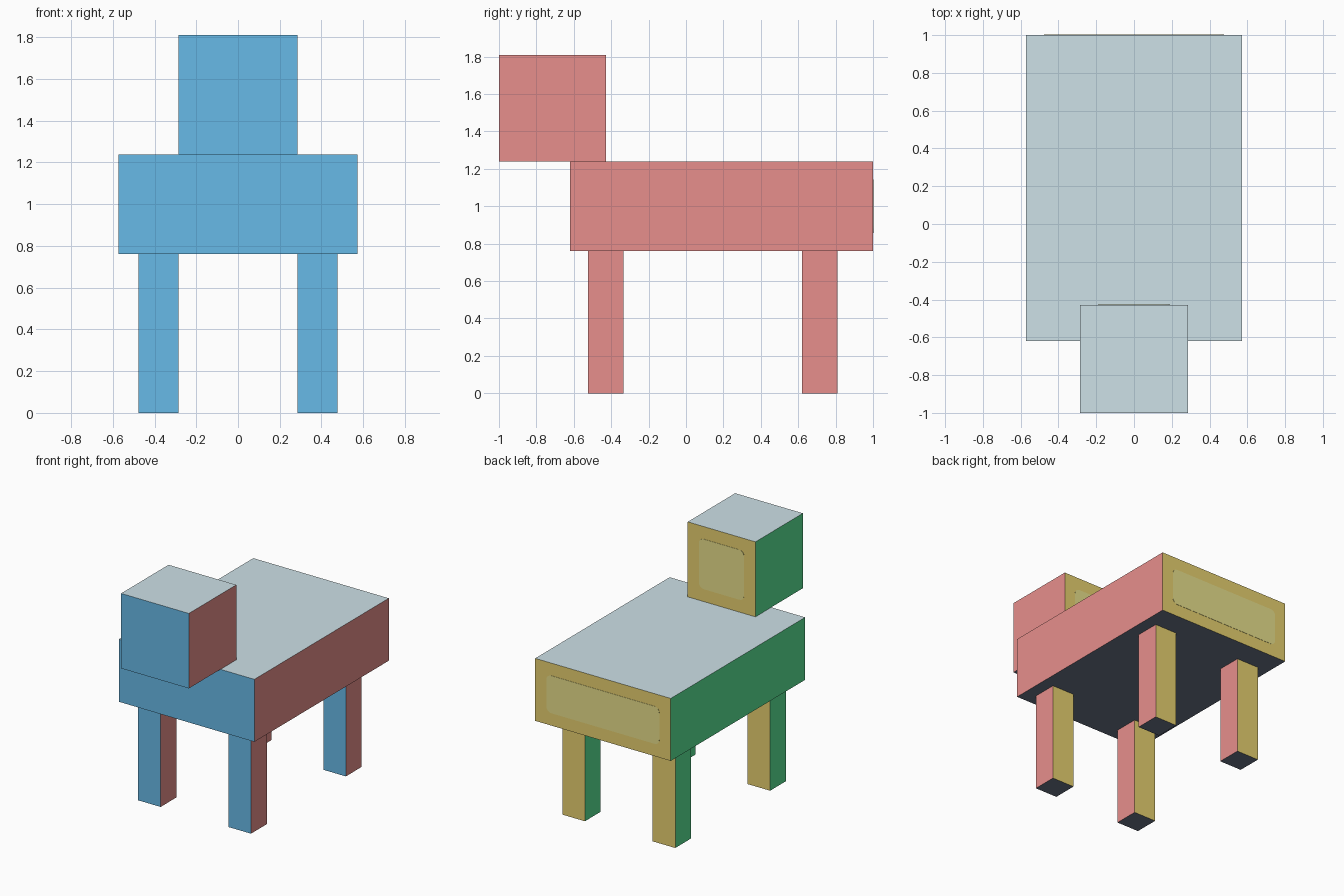
import bpy
import bmesh
from mathutils import Vector

if "Cube" in bpy.data.objects:
    bpy.data.objects.remove(bpy.data.objects["Cube"], do_unlink=True)

U = 2 / 21  # one block unit; the model is 21 units long


def material(name, rgb):
    """Flat material from 8-bit sRGB values."""
    linear = [((c / 255 + 0.055) / 1.055) ** 2.4 for c in rgb]
    mat = bpy.data.materials.new(name)
    mat.diffuse_color = (*linear, 1)
    mat.use_nodes = True
    bsdf = next(n for n in mat.node_tree.nodes if n.type == 'BSDF_PRINCIPLED')
    bsdf.inputs["Base Color"].default_value = (*linear, 1)
    return mat


# One colour for each direction a face can point
SIDES = [
    (Vector((0, -1, 0)), material("sky_blue", (114, 204, 254))),
    (Vector((1, 0, 0)), material("salmon_red", (250, 155, 152))),
    (Vector((0, 1, 0)), material("warm_yellow", (250, 226, 121))),
    (Vector((-1, 0, 0)), material("mint_green", (98, 250, 163))),
    (Vector((0, 0, 1)), material("pale_grey", (222, 243, 250))),
    (Vector((0, 0, -1)), material("slate_grey", (107, 117, 137))),
]
PANEL = material("pale_yellow", (252, 243, 152))


def box_mesh(low, high):
    bm = bmesh.new()
    bmesh.ops.create_cube(bm, size=1)
    low, high = Vector(low), Vector(high)
    for v in bm.verts:
        v.co = [(a + b) / 2 + c * (b - a) for a, b, c in zip(low, high, v.co)]
    bm.normal_update()
    return bm


def add_object(name, bm, materials):
    mesh = bpy.data.meshes.new(name)
    bm.to_mesh(mesh)
    bm.free()
    for mat in materials:
        mesh.materials.append(mat)
    obj = bpy.data.objects.new(name, mesh)
    bpy.context.collection.objects.link(obj)
    return obj


def block(name, low, high):
    """Box with corners in block units, coloured by face direction."""
    bm = box_mesh(Vector(low) * U, Vector(high) * U)
    for face in bm.faces:
        face.material_index = max(range(6), key=lambda i: face.normal.dot(SIDES[i][0]))
    add_object(name, bm, [mat for _, mat in SIDES])


def back_panel(name, low, high):
    """Thin rounded plate, one unit inside the back face of a block."""
    back = high[1] * U
    bm = box_mesh(((low[0] + 1) * U, back - 0.002, (low[2] + 1) * U),
                  ((high[0] - 1) * U, back + 0.002, (high[2] - 1) * U))
    corners = [e for e in bm.edges
               if abs(e.verts[0].co.y - e.verts[1].co.y) > 0.001]
    bmesh.ops.bevel(bm, geom=corners, offset=0.04, segments=4,
                    profile=0.5, affect='EDGES')
    add_object(name, bm, [PANEL])


# Body and head, each with a panel on the back
for part, low, high in (("body", (-6, -6.5, 8), (6, 10.5, 13)),
                        ("head", (-3, -10.5, 13), (3, -4.5, 19))):
    block(part, low, high)
    back_panel(part + "_back_panel", low, high)

# Four legs
for end, y in (("front", -5.5), ("back", 6.5)):
    for side, x in (("left", 3), ("right", -5)):
        block(f"{end}_{side}_leg", (x, y, 0), (x + 2, y + 2, 8))
